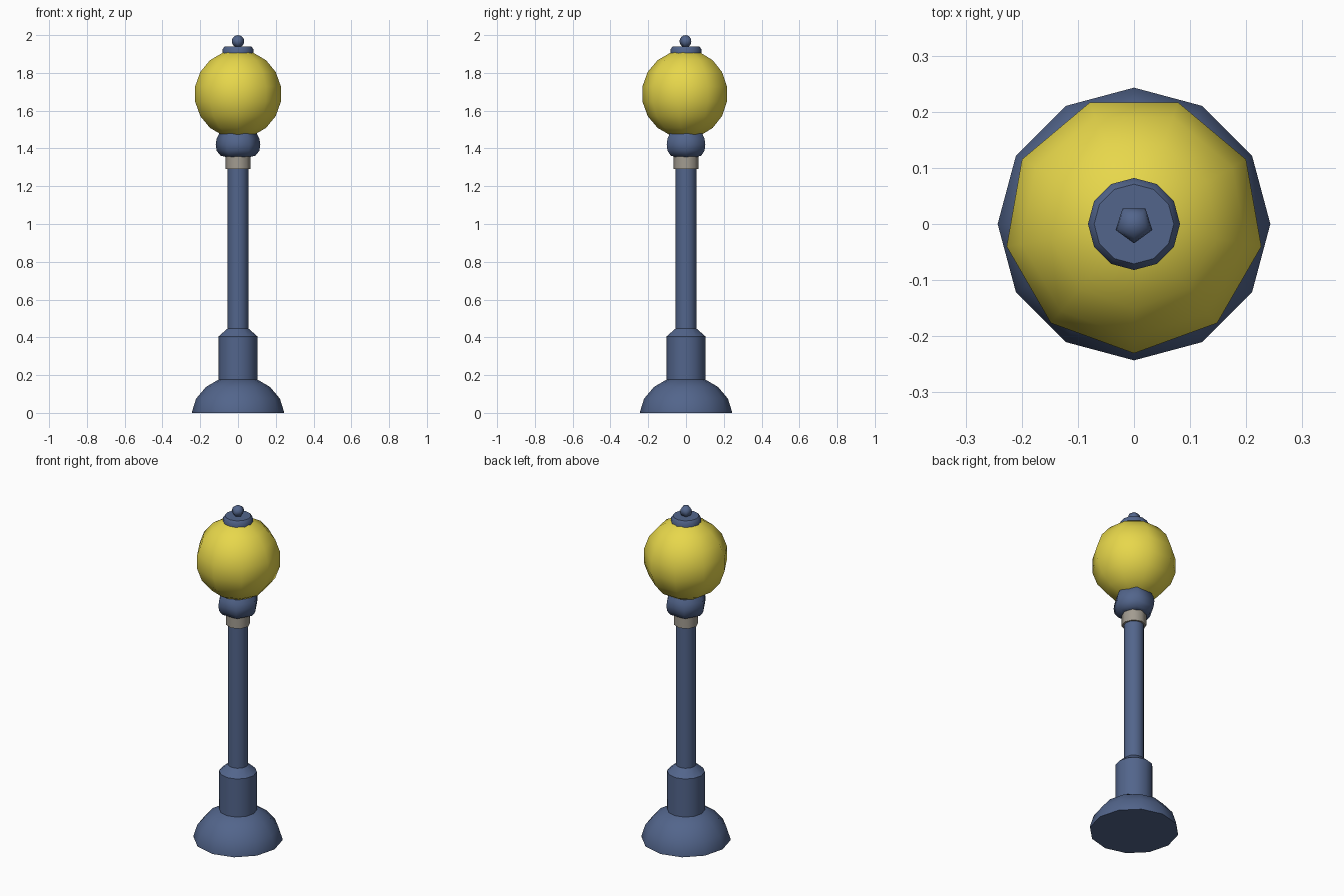
import bpy, bmesh, math

if "Cube" in bpy.data.objects:
    bpy.data.objects.remove(bpy.data.objects["Cube"])


def material(name, rgb):
    m = bpy.data.materials.new(name)
    m.diffuse_color = (*rgb, 1)
    m.use_nodes = True
    m.node_tree.nodes["Principled BSDF"].inputs["Base Color"].default_value = m.diffuse_color
    return m


BLUE = material("slate_blue", (0.085, 0.13, 0.26))
YELLOW = material("lamp_yellow", (0.80, 0.68, 0.07))
STONE = material("warm_grey", (0.36, 0.33, 0.28))


def lathe(name, profile, sides, mat, start=0.0, smooth=50):
    """Turn a (radius, height) profile, bottom to top; radius 0 makes a pole."""
    bm = bmesh.new()
    rings = []
    for r, z in profile:
        if r == 0:
            rings.append([bm.verts.new((0, 0, z))] * sides)
        else:
            angles = [math.radians(start) + math.tau * i / sides for i in range(sides)]
            rings.append([bm.verts.new((r * math.cos(a), r * math.sin(a), z)) for a in angles])
    for low, high in zip(rings, rings[1:]):
        for i in range(sides):
            j = (i + 1) % sides
            quad = dict.fromkeys((low[i], low[j], high[j], high[i]))
            bm.faces.new(list(quad))
    # flat ends
    if profile[0][0] > 0:
        bm.faces.new(rings[0][::-1])
    if profile[-1][0] > 0:
        bm.faces.new(rings[-1])
    mesh = bpy.data.meshes.new(name)
    bm.to_mesh(mesh)
    bm.free()
    mesh.materials.append(mat)
    ob = bpy.data.objects.new(name, mesh)
    bpy.context.collection.objects.link(ob)
    bpy.ops.object.select_all(action='DESELECT')
    ob.select_set(True)
    bpy.context.view_layer.objects.active = ob
    bpy.ops.object.shade_smooth_by_angle(angle=math.radians(smooth))
    return ob


def ball(name, radius, height, z, sides, rings, mat):
    """Low-poly ball with one corner facing the front."""
    steps = [math.pi * k / rings for k in range(rings + 1)]
    profile = [(radius * math.sin(t) if 0 < k < rings else 0, z - height * math.cos(t))
               for k, t in enumerate(steps)]
    return lathe(name, profile, sides, mat, start=-90, smooth=80)


# Domed foot, lower sleeve and pole
lathe("foot", [(0.243, 0), (0.243, 0.008), (0.222, 0.075), (0.17, 0.137), (0.10, 0.178)], 12, BLUE)
lathe("sleeve", [(0.103, 0.15), (0.103, 0.405), (0.055, 0.447)], 12, BLUE, smooth=40)
lathe("pole", [(0.055, 0.42), (0.055, 1.30)], 12, BLUE)

# Collar and six-sided globe holder
lathe("collar", [(0.067, 1.29), (0.067, 1.36)], 8, STONE)
lathe("globe_holder", [(0.065, 1.355), (0.093, 1.362), (0.113, 1.388), (0.118, 1.42),
                       (0.113, 1.452), (0.10, 1.478)], 6, BLUE, smooth=65)

# Glass globe
ball("globe", 0.234, 0.234, 1.688, 9, 9, YELLOW)

# Top cap and finial
lathe("cap", [(0.082, 1.90), (0.082, 1.925), (0.071, 1.94)], 12, BLUE)
ball("finial", 0.0345, 0.033, 1.967, 5, 8, BLUE)
